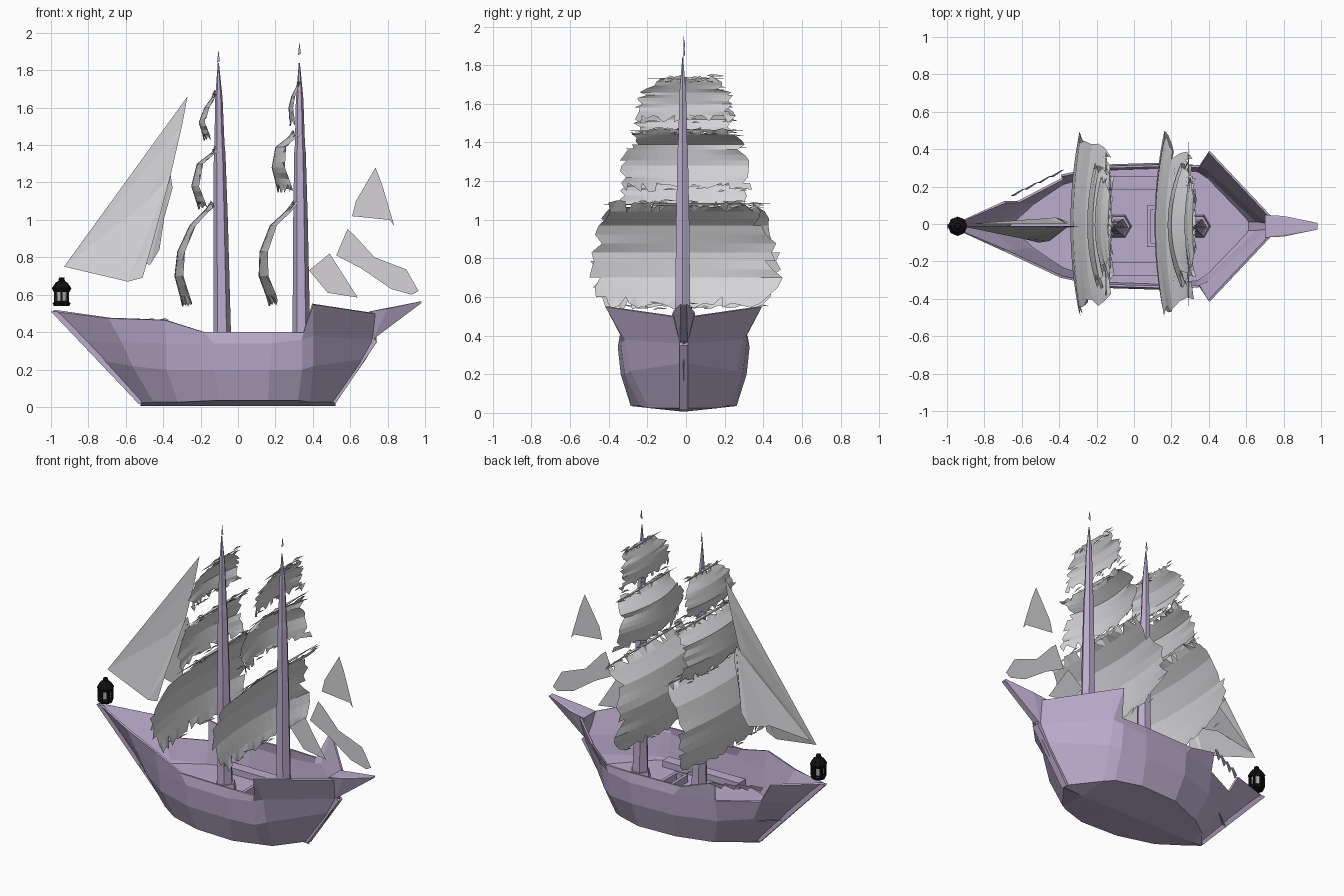
import bpy, bmesh, math, random
from mathutils import Vector

random.seed(4)
if "Cube" in bpy.data.objects:
    bpy.data.objects.remove(bpy.data.objects["Cube"])

MID = -0.012  # centre plane of the ship


def material(name, rgb):
    m = bpy.data.materials.new(name)
    m.use_nodes = True
    m.diffuse_color = (*rgb, 1)
    bsdf = m.node_tree.nodes["Principled BSDF"]
    bsdf.inputs["Base Color"].default_value = (*rgb, 1)
    bsdf.inputs["Roughness"].default_value = 0.9
    return m


wood = material("lavender wood", (0.5, 0.42, 0.61))
cloth = material("pale grey cloth", (0.66, 0.65, 0.67))
black = material("black iron", (0.006, 0.006, 0.007))
glass = material("grey glass", (0.5, 0.5, 0.51))


def finish(name, bm, mat, solid=0):
    me = bpy.data.meshes.new(name)
    bmesh.ops.remove_doubles(bm, verts=bm.verts, dist=0.0005)
    bmesh.ops.recalc_face_normals(bm, faces=bm.faces)
    bm.to_mesh(me)
    bm.free()
    me.materials.append(mat)
    ob = bpy.data.objects.new(name, me)
    bpy.context.collection.objects.link(ob)
    if solid:
        mod = ob.modifiers.new("thickness", "SOLIDIFY")
        mod.thickness = solid
        mod.offset = 0
    return ob


def loft(bm, rows, skip=()):
    """Join rows of points with quads, leaving out the skipped cells."""
    grid = [[bm.verts.new(p) for p in row] for row in rows]
    for i in range(len(grid) - 1):
        for j in range(len(grid[0]) - 1):
            if (i, j) not in skip:
                bm.faces.new((grid[i][j], grid[i][j + 1], grid[i + 1][j + 1], grid[i + 1][j]))


def hull_block(name, points, mat):
    """Convex solid around a few points."""
    bm = bmesh.new()
    bmesh.ops.convex_hull(bm, input=[bm.verts.new(p) for p in points])
    return finish(name, bm, mat)


def box(name, centre, size, mat):
    c, s = Vector(centre), Vector(size) / 2
    signs = (-1, 1)
    return hull_block(name, [c + Vector((a * s.x, b * s.y, d * s.z))
                             for a in signs for b in signs for d in signs], mat)


def turned(name, rings, mat, sides=6):
    """Faceted upright solid from rings of (x, y, z, radius)."""
    bm = bmesh.new()
    rows = []
    for x, y, z, r in rings:
        angles = [math.tau * k / sides for k in range(sides)] + [0]
        rows.append([(x + r * math.cos(a), y + r * math.sin(a), z) for a in angles])
    loft(bm, rows)
    bmesh.ops.remove_doubles(bm, verts=bm.verts, dist=0.0005)
    bmesh.ops.holes_fill(bm, edges=bm.edges, sides=0)
    return finish(name, bm, mat)


# Hull planking: rows run bow to stern, from the chine up to the rail
chine = [(-.52, 0, .03), (-.45, .09, .03), (-.32, .18, .03), (-.1, .26, .04),
         (.16, .27, .04), (.32, .22, .04), (.38, .18, .03), (.52, 0, .03)]
bilge = [(-.72, 0, .25), (-.56, .12, .22), (-.38, .23, .2), (-.13, .31, .2),
         (.17, .32, .2), (.34, .3, .2), (.4, .27, .22), (.68, 0, .26)]
wale = [(-.81, 0, .35), (-.62, .13, .35), (-.38, .255, .34), (-.13, .325, .34),
        (.18, .335, .34), (.34, .32, .36), (.4, .3, .38), (.735, 0, .36)]
rail = [(-.985, 0, .515), (-.69, .13, .475), (-.39, .27, .465), (-.18, .315, .4),
        (.18, .325, .4), (.35, .32, .4), (.4, .4, .55), (.73, .05, .5)]
keel = [(x, 0, .012) for x, y, z in chine]

bm = bmesh.new()
for side in (-1, 1):
    rows = [[(x, side * y + MID, z) for x, y, z in row] for row in (keel, chine, bilge, wale, rail)]
    loft(bm, rows, skip={(3, 1)} if side > 0 else ())
finish("hull", bm, wood, solid=0.012)

# Broken rail over the gap in the port bow
for k in range(4):
    x = -.66 + .07 * k
    y = .15 + .034 * k
    hull_block("rail_splinter", [(x, y, .46), (x + .08, y + .04, .465), (x + .02, y, .43),
                                 (x + .06, y + .035, .475)], wood)

# Deck, with a raised ledge along each side and a hatch
bm = bmesh.new()
loft(bm, [[(x * .99, s * y * .97 + MID, .2) for x, y, z in bilge[:-1]] + [(.64, MID, .2)]
          for s in (-1, 1)])
finish("deck", bm, wood)
for side in (-1, 1):
    box("deck_ledge", (.04, side * .23 + MID, .22), (.55, .07, .04), wood)
for x in (.08, .15):
    box("hatch_side", (x, MID, .22), (.02, .22, .05), wood)
for side in (-1, 1):
    box("hatch_end", (.115, MID + side * .1, .22), (.08, .02, .05), wood)

# Stern beak and stern post
hull_block("stern_beak", [p for s in (-1, 1) for p in (
    (.7, MID + s * .06, .51), (.72, MID + s * .02, .36), (.8, MID + s * .055, .525),
    (.98, MID + s * .018, .565), (.98, MID + s * .015, .555))], wood)
hull_block("stern_post", [p for s in (-.022, .022) for p in (
    (.505, MID + s, .03), (.52, MID + s, .015), (.745, MID + s, .35), (.72, MID + s, .37))], wood)
hull_block("stem_post", [p for s in (-.012, .012) for p in (
    (-.5, MID + s, .03), (-.53, MID + s, .015), (-.82, MID + s, .35), (-1, MID + s, .51),
    (-.96, MID + s, .51))], wood)

# Masts with a loose splinter at each tip
for name, base, top, tip in (("fore_mast", -.082, -.105, 1.91), ("main_mast", .34, .328, 1.95)):
    rings = [(base + (top - base) * (z - .2) / 1.64, MID - .005, z, r) for z, r in (
        (.2, .052), (.4, .047), (1.0, .039), (1.36, .031), (1.4, .027), (1.65, .02), (1.84, .003))]
    turned(name, rings, wood)
    turned(name + "_foot", [(base, MID, .2, .07), (base, MID, .25, .06)], wood)
    hull_block(name + "_tip", [(top - .007, MID, tip - .07), (top + .008, MID, tip - .06),
                               (top, MID + .008, tip - .05), (top, MID, tip)], wood)


def profile_at(profile, t):
    """Point along a profile of (x, z, half width)."""
    f = t * (len(profile) - 1)
    i = min(int(f), len(profile) - 2)
    return Vector(profile[i]).lerp(Vector(profile[i + 1]), f - i)


# Square sails: bellied cloth with torn edges, plus a thin yard
def square_sail(name, profile, belly, rows=12, cols=18):
    bm = bmesh.new()
    grid = []
    for i in range(rows + 1):
        t = i / rows
        x, z, w = profile_at(profile, t)
        left, right = (w + random.uniform(-.045, .015) for _ in range(2))
        row = []
        for j in range(cols + 1):
            u = 2 * j / cols - 1
            tear = random.uniform(-.018, .022) if i in (0, rows) else 0
            row.append((x + belly * u * u * (.5 + .5 * t), u * (right if u > 0 else left) - .005,
                        z + tear))
        grid.append(row)
    loft(bm, grid)
    # triangular tears along the border
    bmesh.ops.triangulate(bm, faces=bm.faces)
    border = [f for f in bm.faces if any(e.is_boundary for e in f.edges)]
    bmesh.ops.delete(bm, geom=random.sample(border, len(border) // 4), context="FACES")
    # stray threads at the torn top and bottom
    for k in range(16):
        x, z, w = profile_at(profile, k % 2)
        y = random.uniform(-w, w * .85)
        z += random.uniform(-.02, .015)
        size = random.uniform(.04, .1)
        bm.faces.new([bm.verts.new(p) for p in (
            (x, y, z), (x + .01, y + size, z + .004), (x + .005, y + size * .4, z + .012))])
    finish(name, bm, cloth)
    x, z, w = profile[0]
    hull_block(name + "_yard", [(x, -w - .04, z), (x, w + .04, z + .003), (x + .012, 0, z + .008),
                                (x - .008, 0, z + .008), (x, 0, z - .008)], cloth)


low = (.40, .44, .48, .49, .43)
middle = (.28, .30, .33, .34)
upper = (.16, .23, .26, .25)
sails = {
    "fore_lower_sail": ([(-.15, 1.08), (-.26, .97), (-.325, .83), (-.34, .7), (-.30, .55)], low, .055),
    "fore_middle_sail": ([(-.13, 1.37), (-.22, 1.3), (-.25, 1.18), (-.215, 1.07)], middle, .05),
    "fore_upper_sail": ([(-.13, 1.67), (-.18, 1.6), (-.21, 1.52), (-.185, 1.44)], upper, .04),
    "main_lower_sail": ([(.29, 1.08), (.17, .97), (.115, .83), (.11, .7), (.165, .55)], low, .06),
    "main_middle_sail": ([(.29, 1.46), (.2, 1.39), (.18, 1.28), (.21, 1.16)], middle, .085),
    "main_upper_sail": ([(.32, 1.73), (.285, 1.66), (.27, 1.6), (.275, 1.52)], upper, .03),
}
for name, (points, widths, belly) in sails.items():
    square_sail(name, [(x, z, w) for (x, z), w in zip(points, widths)], belly)


# Staysails: a jib in folded panels and three torn pieces at the stern
def panel(name, points):
    bm = bmesh.new()
    verts = [bm.verts.new(p) for p in points]
    face = bm.faces.new(verts)
    bmesh.ops.triangulate(bm, faces=[face])
    return finish(name, bm, cloth)


panel("jib_outer", [(-.93, -.01, .75), (-.27, -.01, 1.66), (-.3, -.012, 1.5), (-.36, -.02, 1.24),
                    (-.43, -.03, 1.06), (-.6, -.03, .86)])
panel("jib_fold", [(-.93, -.01, .75), (-.36, -.02, 1.24), (-.45, -.09, .9), (-.51, -.1, .69),
                   (-.59, -.08, .67)])
panel("jib_inner", [(-.9, 0, .77), (-.36, .0, 1.24), (-.35, .01, 1.17), (-.4, .03, .99),
                    (-.42, .035, .84), (-.47, .03, .76), (-.62, .02, .8)])
torn = {
    "stern_sail_top": [(.735, 1.28), (.77, 1.19), (.835, .97), (.81, 1.0), (.61, 1.02), (.63, 1.1)],
    "stern_sail_middle": [(.585, .95), (.62, .92), (.73, .8), (.9, .735), (.965, .62), (.93, .6),
                          (.82, .63), (.66, .74), (.525, .81)],
    "stern_sail_lower": [(.49, .82), (.38, .73), (.48, .61), (.64, .585)],
}
for name, outline in torn.items():
    panel(name, [(x, MID, z) for x, z in outline])

# Bow lantern
LX = -.943
turned("lantern_base", [(LX, MID, .54, .042), (LX, MID, .555, .048), (LX, MID, .565, .034)], black, 8)
turned("lantern_glass", [(LX, MID, .565, .03), (LX, MID, .625, .036)], glass, 8)
turned("lantern_roof", [(LX, MID, .615, .042), (LX, MID, .635, .052), (LX, MID, .665, .032),
                        (LX, MID, .672, .018), (LX, MID, .692, .014)], black, 8)
for k in range(6):
    a = math.tau * (k + .5) / 6
    box("lantern_bar", (LX + .04 * math.cos(a), MID + .04 * math.sin(a), .593),
        (.012, .012, .07), black)
